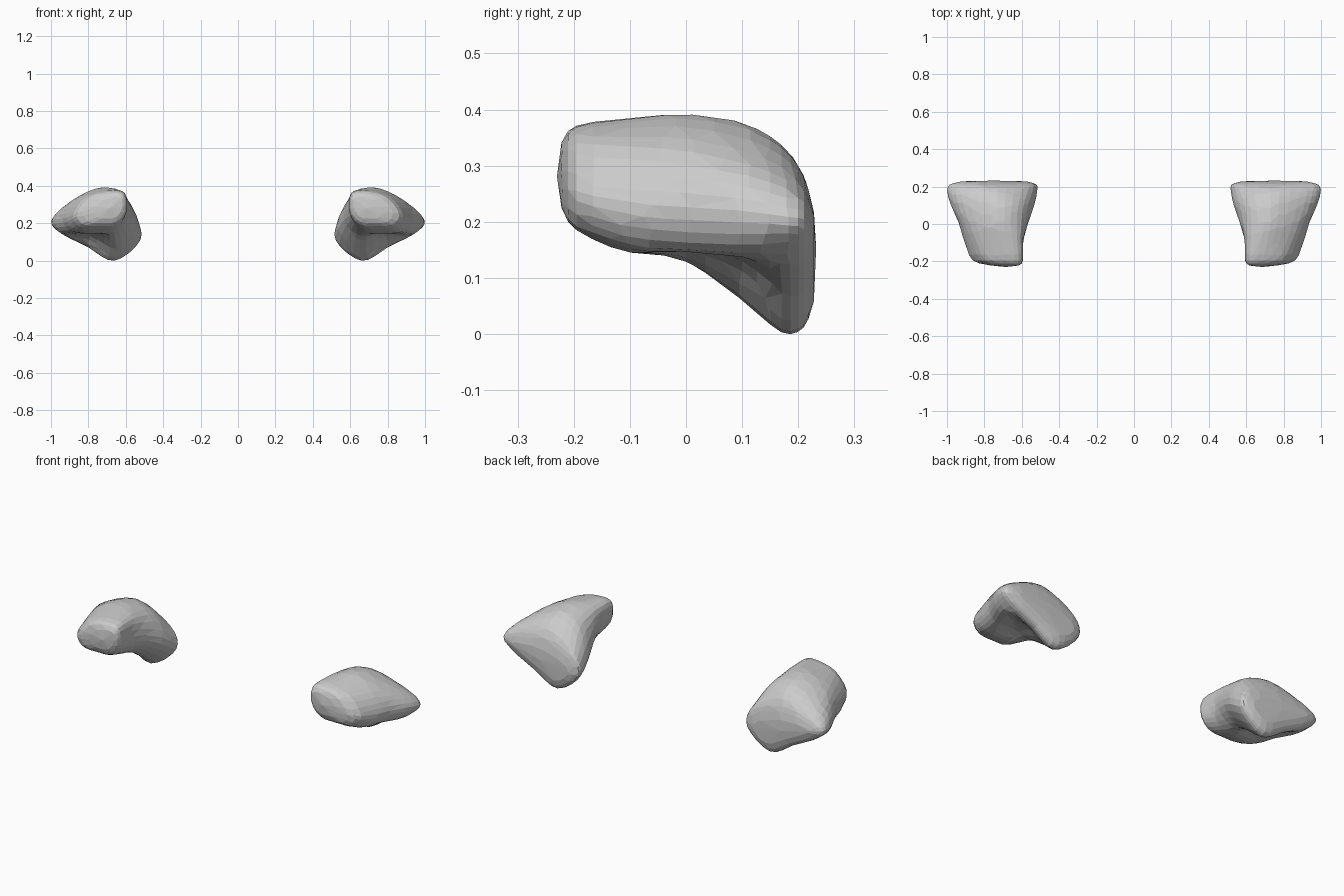
import bpy, bmesh
from mathutils import Vector

if "Cube" in bpy.data.objects:
    bpy.data.objects.remove(bpy.data.objects["Cube"])

# Cross-sections from front to back: y, then (x, z) loop running
# inner top, crest, shoulder, outer tip, outer underside, hollow, lower lobe, inner side
SECTIONS = [
    (-0.222, [(.62, .33), (.66, .34), (.72, .32), (.76, .28), (.75, .235), (.70, .225), (.65, .235), (.62, .28)]),
    (-0.195, [(.605, .355), (.68, .37), (.79, .34), (.86, .255), (.83, .195), (.74, .185), (.65, .195), (.598, .26)]),
    (-0.10, [(.605, .36), (.71, .383), (.84, .335), (.905, .235), (.87, .16), (.77, .145), (.66, .16), (.60, .24)]),
    (0.00, [(.605, .35), (.73, .391), (.88, .325), (.935, .225), (.89, .15), (.77, .155), (.66, .13), (.57, .22)]),
    (0.10, [(.59, .32), (.73, .376), (.91, .305), (.978, .22), (.935, .145), (.79, .13), (.65, .06), (.534, .17)]),
    (0.17, [(.57, .26), (.73, .337), (.925, .28), (.998, .21), (.945, .145), (.80, .075), (.66, .003), (.522, .12)]),
    (0.21, [(.56, .215), (.73, .28), (.91, .255), (.985, .205), (.93, .148), (.80, .08), (.66, .012), (.528, .11)]),
    (0.228, [(.60, .165), (.73, .21), (.86, .215), (.92, .195), (.87, .16), (.78, .115), (.66, .06), (.58, .11)]),
]


def spline(pts, steps, closed):
    """Catmull-Rom curve through the points."""
    n = len(pts)
    get = (lambda i: pts[i % n]) if closed else (lambda i: pts[min(max(i, 0), n - 1)])
    out = []
    for i in range(n if closed else n - 1):
        a, b, c, d = (get(i + k) for k in (-1, 0, 1, 2))
        for s in range(steps):
            t = s / steps
            out.append(0.5 * (2 * b + (c - a) * t + (2 * a - 5 * b + 4 * c - d) * t * t
                              + (3 * b - a - 3 * c + d) * t ** 3))
    if not closed:
        out.append(pts[-1])
    return out


def build_lobe(name, side):
    loops = [spline([Vector((side * x, y, z)) for x, z in ring], 4, True) for y, ring in SECTIONS]
    lines = [spline(list(col), 3, False) for col in zip(*loops)]
    bm = bmesh.new()
    rings = [[bm.verts.new(p) for p in ring] for ring in zip(*lines)]
    n = len(rings[0])
    for a, b in zip(rings, rings[1:]):
        for i in range(n):
            j = (i + 1) % n
            bm.faces.new((a[i], a[j], b[j], b[i]))
    # slightly domed end caps
    for ring, bulge in ((rings[0], -0.008), (rings[-1], 0.004)):
        mid = sum((v.co for v in ring), Vector()) / n + Vector((0, bulge, 0))
        hub = bm.verts.new(mid)
        for i in range(n):
            bm.faces.new((ring[i], ring[(i + 1) % n], hub))
    bmesh.ops.recalc_face_normals(bm, faces=bm.faces)
    mesh = bpy.data.meshes.new(name)
    bm.to_mesh(mesh)
    bm.free()
    obj = bpy.data.objects.new(name, mesh)
    bpy.context.collection.objects.link(obj)
    # irregular flat facets
    facets = obj.modifiers.new("facets", 'DECIMATE')
    facets.ratio = 0.5
    return obj


build_lobe("right_lobe", 1)
build_lobe("left_lobe", -1)
